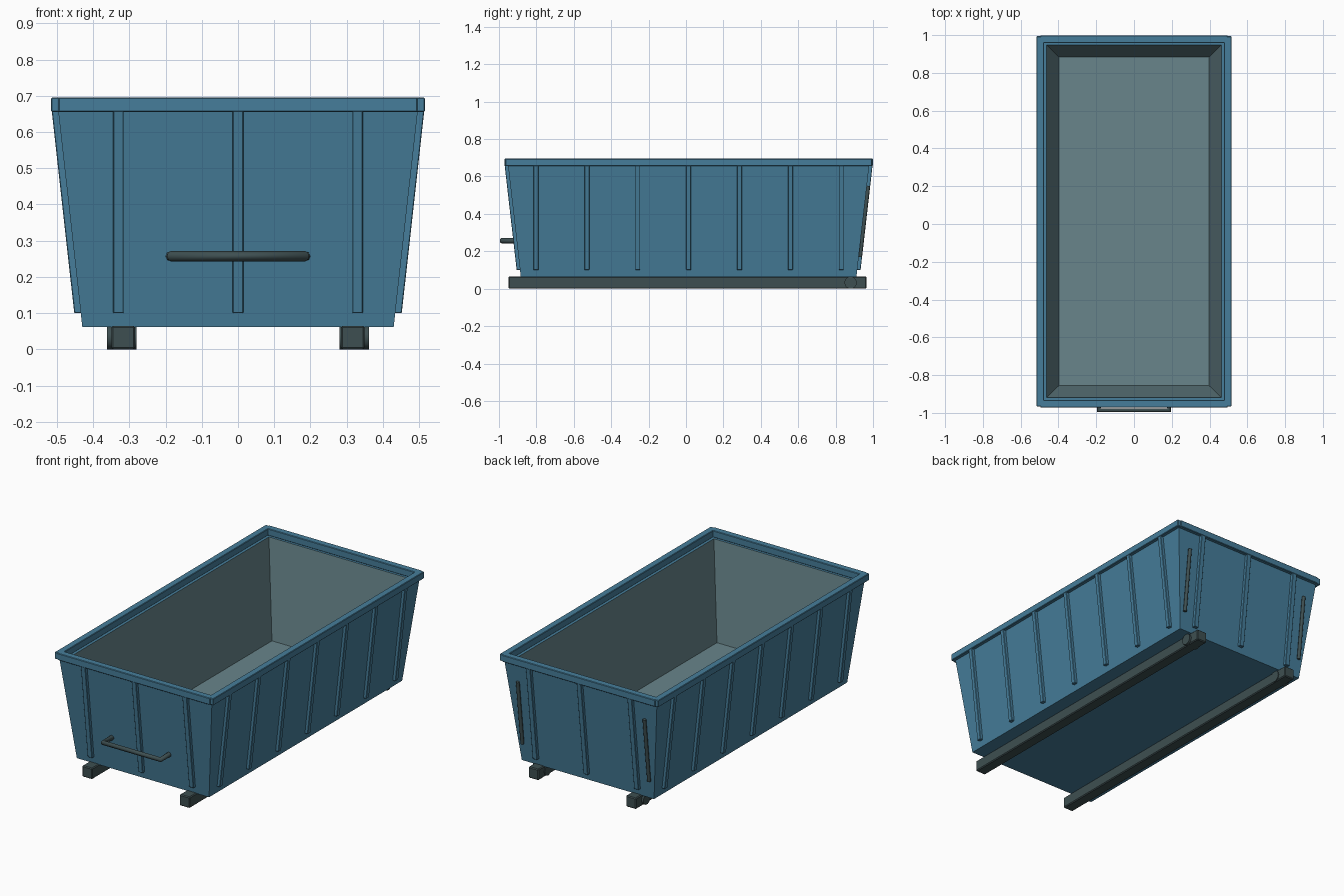
import bpy, bmesh, math
from mathutils import Matrix, Vector

cube = bpy.data.objects.get("Cube")
if cube:
    bpy.data.objects.remove(cube)


def material(name, rgb):
    m = bpy.data.materials.new(name)
    m.use_nodes = True
    m.diffuse_color = (*rgb, 1)
    m.node_tree.nodes["Principled BSDF"].inputs["Base Color"].default_value = (*rgb, 1)
    return m


BLUE = material("blue paint", (0.061, 0.207, 0.325))
GREY = material("worn grey interior", (0.138, 0.235, 0.258))
DARK = material("dark steel", (0.048, 0.078, 0.082))

# Main measures of the tub
CY = 0.014
BASE_Z, WALL_Z, RIM_Z = 0.062, 0.655, 0.695
BOTTOM, TOP = Vector((0.43, 0.897)), Vector((0.496, 0.965))


def finish(bm, name, mats, bevel=0.0):
    bmesh.ops.recalc_face_normals(bm, faces=bm.faces)
    mesh = bpy.data.meshes.new(name)
    bm.to_mesh(mesh)
    bm.free()
    ob = bpy.data.objects.new(name, mesh)
    bpy.context.collection.objects.link(ob)
    for m in mats:
        mesh.materials.append(m)
    if bevel:
        b = ob.modifiers.new("Bevel", "BEVEL")
        b.width, b.segments = bevel, 1
    return ob


def box(name, center, size, mat, bevel=0.0):
    bm = bmesh.new()
    bmesh.ops.create_cube(bm, size=1, matrix=Matrix.Translation(center) @ Matrix.Diagonal((*size, 1)))
    return finish(bm, name, [mat], bevel)


def wall(axis, z):
    """Half extent of the sloping outer wall at height z."""
    t = (z - BASE_Z) / (WALL_Z - BASE_Z)
    return BOTTOM.lerp(TOP, t)[axis]


def wall_point(axis, side, along, z, out):
    d = side * (wall(axis, z) + out)
    return Vector((d, along + CY, z)) if axis == 0 else Vector((along, d + CY, z))


def rib(name, axis, side, along, width=0.029, depth=0.018):
    bm = bmesh.new()
    verts = [bm.verts.new(wall_point(axis, side, along + s * width / 2, z, out))
             for z in (0.1, 0.66) for out in (-0.008, depth) for s in (-1, 1)]
    bmesh.ops.convex_hull(bm, input=verts)
    bmesh.ops.dissolve_limit(bm, angle_limit=0.01, verts=bm.verts, edges=bm.edges)
    return finish(bm, name, [BLUE], 0.002)


def tube(name, points, radius, sides=12):
    """Round bar with mitred corners along a path lying in the XY plane or straight."""
    cu = bpy.data.curves.new(name, "CURVE")
    cu.dimensions = "3D"
    cu.bevel_depth = radius
    cu.bevel_resolution = sides // 4 - 1
    cu.use_fill_caps = True
    sp = cu.splines.new("POLY")
    sp.points.add(len(points) - 1)
    for p, co in zip(sp.points, points):
        p.co = (*co, 1)
    cu.materials.append(DARK)
    ob = bpy.data.objects.new(name, cu)
    bpy.context.collection.objects.link(ob)
    return ob


# Tub: outer shell, wall top and inner hollow lofted as one skin
bm = bmesh.new()
loops = []
for hx, hy, z in ((*BOTTOM, BASE_Z), (*TOP, WALL_Z), (0.462, 0.933, WALL_Z), (0.398, 0.87, 0.085)):
    loops.append([bm.verts.new((sx * hx, sy * hy + CY, z))
                  for sx, sy in ((-1, -1), (1, -1), (1, 1), (-1, 1))])
bm.faces.new(loops[0])
for k in range(3):
    for i in range(4):
        j = (i + 1) % 4
        f = bm.faces.new((loops[k][i], loops[k][j], loops[k + 1][j], loops[k + 1][i]))
        f.material_index = int(k == 2)
bm.faces.new(loops[3]).material_index = 1
finish(bm, "tub", [BLUE, GREY])

# Rim bars around the top edge
rim_mid, rim_h = (WALL_Z + RIM_Z) / 2, RIM_Z - WALL_Z
for side, label in ((-1, "right"), (1, "left")):
    box(f"rim_{label}", (side * TOP.x, CY, rim_mid), (0.04, 2 * TOP.y + 0.03, rim_h), BLUE, 0.003)
for side, label in ((-1, "front"), (1, "back")):
    box(f"rim_{label}", (0, CY + side * TOP.y, rim_mid), (2 * TOP.x, 0.04, rim_h), BLUE, 0.003)

# Stiffening ribs on all four walls
for side in (-1, 1):
    for i in range(7):
        rib(f"{'left' if side > 0 else 'right'}_rib_{i + 1}", 0, side, (i - 3) * 0.272, 0.026)
    for i in range(3):
        rib(f"{'back' if side > 0 else 'front'}_rib_{i + 1}", 1, side, (i - 1) * 0.33)

# Runners with rear rollers
for side, label in ((-1, "right"), (1, "left")):
    box(f"{label}_runner", (side * 0.317, 0.008, 0.0325), (0.066, 1.915, 0.065), DARK, 0.005)
    bm = bmesh.new()
    place = Matrix.Translation((side * 0.321, 0.88, 0.0325)) @ Matrix.Rotation(math.pi / 2, 4, "Y")
    bmesh.ops.create_cone(bm, cap_ends=True, segments=20, radius1=0.0325, radius2=0.0325,
                          depth=0.082, matrix=place)
    finish(bm, f"{label}_roller", [DARK])

    # Slim upright grab rods on the back wall
    tube(f"{label}_back_rod", [wall_point(1, 1, side * 0.412, z, 0.008) for z in (0.17, 0.55)], 0.01)

# Front pull handle
front_y = CY - wall(1, 0.257)
handle = [(-0.186, front_y + 0.01), (-0.186, -0.986), (0.186, -0.986), (0.186, front_y + 0.01)]
tube("front_handle", [(x, y, 0.257) for x, y in handle], 0.014)

# Smooth the round parts
bpy.ops.object.select_all(action="DESELECT")
for ob in bpy.context.collection.objects:
    if ob.type == "MESH" and "roller" in ob.name:
        ob.select_set(True)
        bpy.context.view_layer.objects.active = ob
bpy.ops.object.shade_smooth_by_angle(angle=math.radians(35))
